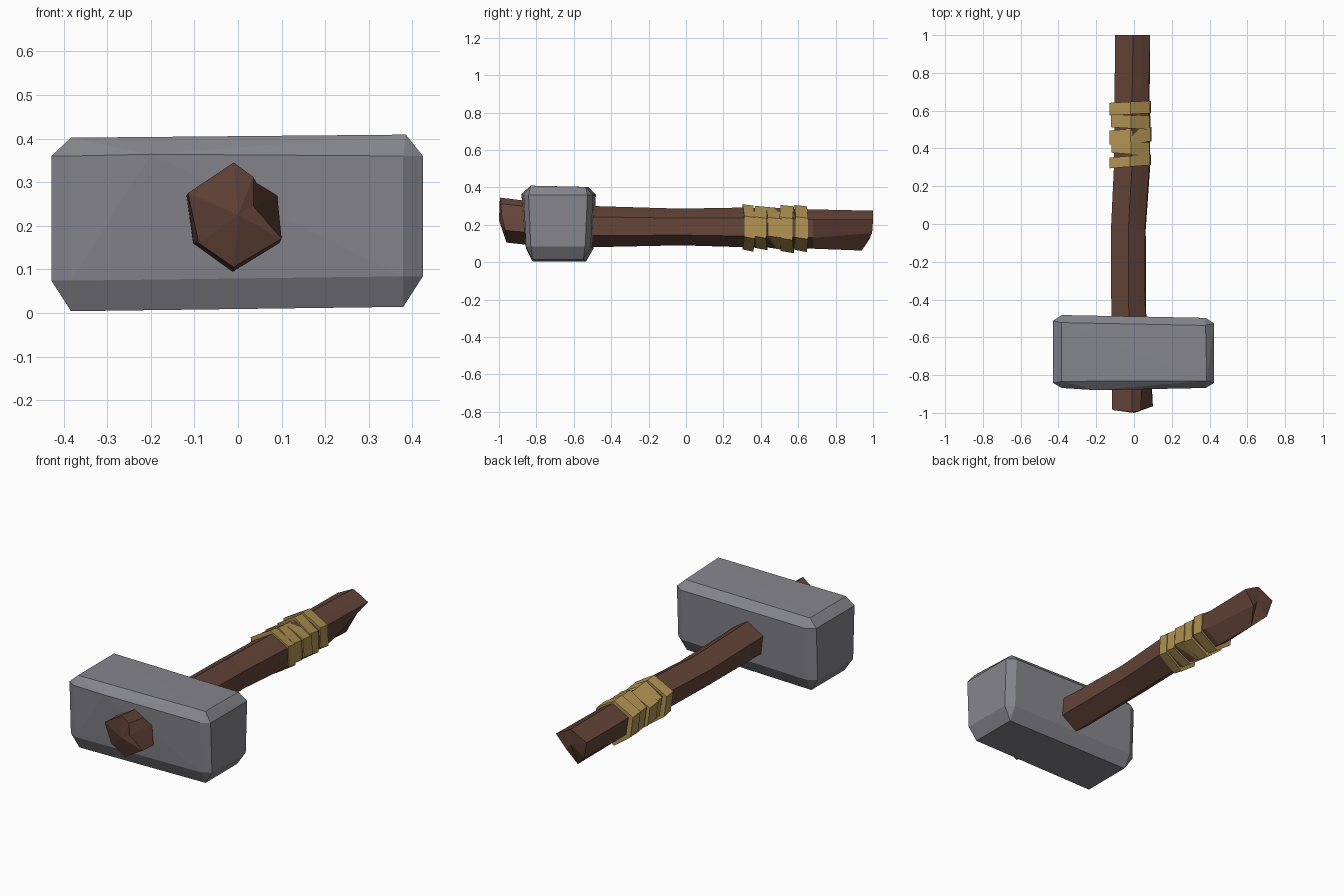
import bpy, bmesh

if "Cube" in bpy.data.objects:
    bpy.data.objects.remove(bpy.data.objects["Cube"])


def material(name, color):
    m = bpy.data.materials.new(name)
    m.diffuse_color = (*color, 1)
    m.use_nodes = True
    m.node_tree.nodes["Principled BSDF"].inputs["Base Color"].default_value = m.diffuse_color
    return m


stone = material("grey stone", (0.235, 0.235, 0.265))
wood = material("brown wood", (0.125, 0.057, 0.04))
cord = material("tan cord", (0.43, 0.285, 0.085))


def finish(name, bm, mat):
    bmesh.ops.recalc_face_normals(bm, faces=bm.faces[:])
    me = bpy.data.meshes.new(name)
    bm.to_mesh(me)
    bm.free()
    me.materials.append(mat)
    ob = bpy.data.objects.new(name, me)
    bpy.context.collection.objects.link(ob)
    return ob


def loft(name, rings, mat, tips=(None, None)):
    """Skin a list of vertex rings; close each end flat or to a tip point."""
    bm = bmesh.new()
    loops = [[bm.verts.new(p) for p in r] for r in rings]
    n = len(loops[0])
    for a, b in zip(loops, loops[1:]):
        for i in range(n):
            j = (i + 1) % n
            bm.faces.new((a[i], a[j], b[j], b[i]))
    for loop, tip in ((loops[0], tips[0]), (loops[-1], tips[1])):
        if tip is None:
            bm.faces.new(loop)
        else:
            v = bm.verts.new(tip)
            for i in range(n):
                bm.faces.new((loop[i], loop[(i + 1) % n], v))
    return finish(name, bm, mat)


def section(y, left, right, bottom, top):
    """Pointed six-sided section, with one extra point on the upper right edge."""
    cx, h = (left + right) / 2, top - bottom
    hi, lo = bottom + h * 0.74, bottom + h * 0.28
    return [(cx, y, top), (left, y, hi), (left + 0.015, y, lo), (cx, y, bottom),
            (right, y, lo), (right - 0.005, y, hi),
            (cx * 0.5 + right * 0.5, y, (top + hi) / 2)]


# Hammer head: hull of three bevel points per slightly skewed corner
bm = bmesh.new()
for sx in (-1, 1):
    for sy in (-1, 1):
        for sz in (-1, 1):
            X = -0.428 if sx < 0 else 0.424
            Y = -0.868 if sy < 0 else (-0.482 if sx < 0 else -0.497)
            Z = 0.402 if sz > 0 else (0.004 if sx < 0 else 0.014)
            if sz < 0:
                Y -= sy * 0.012
            bx = 0.045
            by = 0.04 if sy > 0 else 0.035
            bz = 0.042 if sz > 0 else 0.07
            bm.verts.new((X, Y - sy * by * 0.75, Z - sz * bz))
            bm.verts.new((X - sx * bx, Y, Z - sz * bz))
            bm.verts.new((X - sx * bx, Y - sy * by, Z))
bm.verts.new((-0.2, -0.88, 0.364))
bm.verts.new((0.385, -0.83, 0.409))
bmesh.ops.convex_hull(bm, input=bm.verts[:])
bmesh.ops.dissolve_limit(bm, angle_limit=0.01, verts=bm.verts[:], edges=bm.edges[:])
finish("hammer_head", bm, stone)

# Handle: bent, tapering shaft with a chipped corner at each end
front = [(-0.01, -0.995, 0.345), (-0.115, -0.985, 0.275), (-0.09, -0.965, 0.16),
         (-0.01, -0.96, 0.105), (0.1, -0.965, 0.17), (0.035, -0.985, 0.245),
         (0.035, -0.99, 0.312)]
chip_front = section(-0.87, -0.118, 0.095, 0.095, 0.33)
back = section(1.0, -0.1, 0.09, 0.09, 0.275)
back[2] = (-0.075, 0.985, 0.13)
back[3] = (-0.005, 0.94, 0.062)
back[4] = (0.025, 0.995, 0.155)
loft("handle", [
    front,
    chip_front,
    section(-0.5, -0.12, 0.065, 0.08, 0.3),
    section(-0.03, -0.122, 0.062, 0.09, 0.286),
    section(0.31, -0.106, 0.086, 0.08, 0.292),
    section(0.68, -0.103, 0.083, 0.072, 0.282),
    back], wood, tips=((0.0, -1.0, 0.225), (0.0, 0.995, 0.19)))

# Grip wrap: five uneven, slightly tilted bands
bands = [(0.305, 0.362, -0.13, 0.090, 0.062, 0.306, 0.008),
         (0.368, 0.434, -0.120, 0.086, 0.070, 0.298, -0.008),
         (0.430, 0.505, -0.129, 0.092, 0.074, 0.292, 0.008),
         (0.505, 0.575, -0.121, 0.087, 0.054, 0.302, -0.006),
         (0.582, 0.648, -0.129, 0.090, 0.060, 0.302, 0.005)]
for k, (y0, y1, l, r, b, t, tilt) in enumerate(bands):
    ends = []
    for y, d in ((y0, 0.006), (y1, -0.006)):
        s = section(y, l, r, b + d, t + d * 0.6)
        ends.append([(x, yy + tilt * x / 0.1, z) for x, yy, z in s])
    loft(f"grip_band_{k + 1}", ends, cord)
